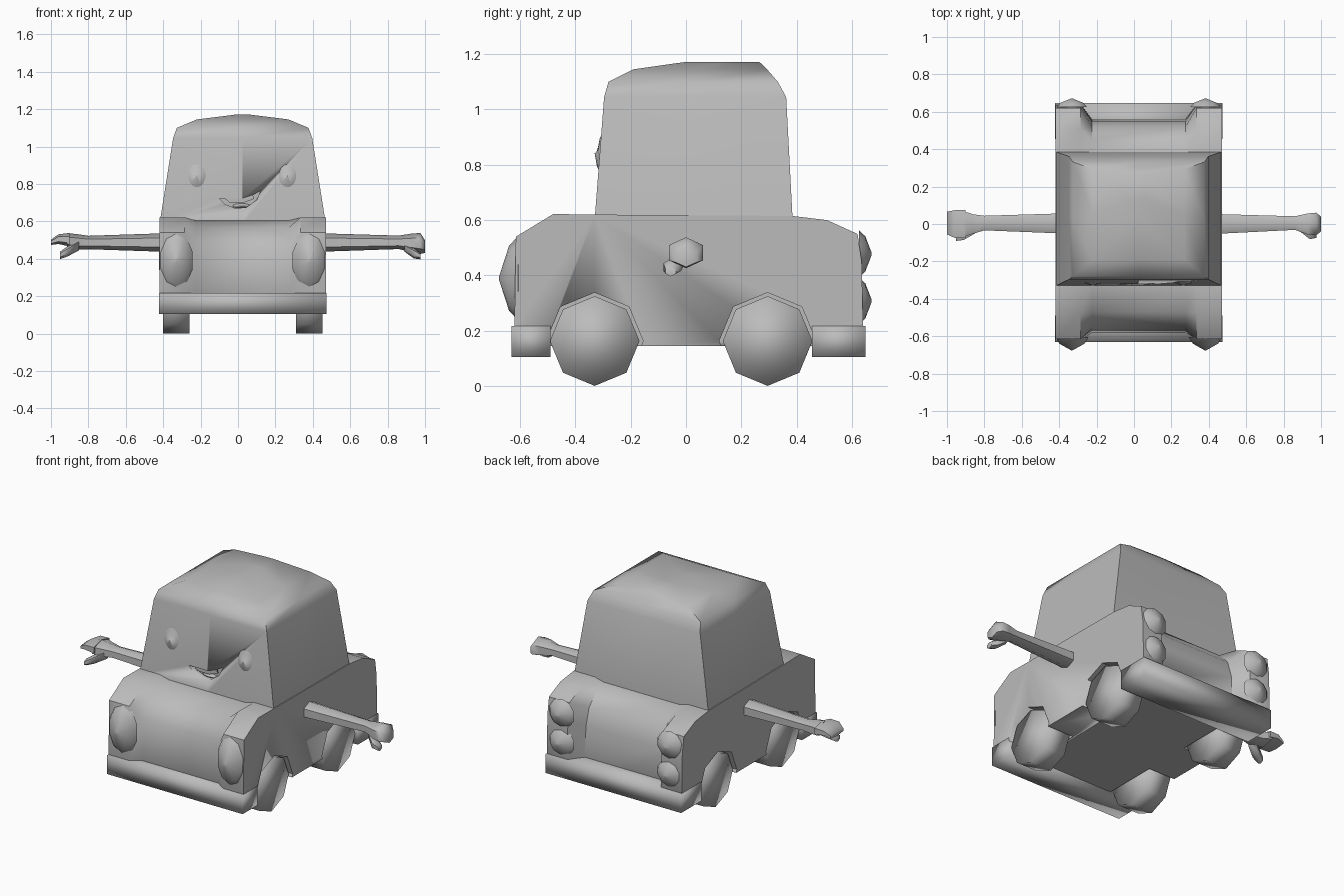
import bpy, math
from mathutils import Vector

if "Cube" in bpy.data.objects:
    bpy.data.objects.remove(bpy.data.objects["Cube"])

CX = 0.025     # centre line of the car body
HALF = 0.445   # half width of the car body

grey = bpy.data.materials.new("plain grey")
grey.use_nodes = True
grey.diffuse_color = (0.5, 0.5, 0.5, 1)
grey.node_tree.nodes["Principled BSDF"].inputs["Base Color"].default_value = (0.5, 0.5, 0.5, 1)


def loft(name, rings, angle=40):
    """Skin a list of equal-length point rings and cap both ends."""
    n = len(rings[0])
    verts = [p for ring in rings for p in ring]
    faces = [(r * n + i, r * n + (i + 1) % n, (r + 1) * n + (i + 1) % n, (r + 1) * n + i)
             for r in range(len(rings) - 1) for i in range(n)]
    faces += [tuple(range(n))[::-1], tuple(range(len(verts) - n, len(verts)))]
    mesh = bpy.data.meshes.new(name)
    mesh.from_pydata(verts, [], faces)
    mesh.materials.append(grey)
    obj = bpy.data.objects.new(name, mesh)
    bpy.context.collection.objects.link(obj)
    bpy.ops.object.select_all(action='DESELECT')
    obj.select_set(True)
    bpy.context.view_layer.objects.active = obj
    bpy.ops.object.mode_set(mode='EDIT')
    bpy.ops.mesh.select_all(action='SELECT')
    bpy.ops.mesh.normals_make_consistent(inside=False)
    bpy.ops.object.mode_set(mode='OBJECT')
    bpy.ops.object.shade_smooth_by_angle(angle=math.radians(angle))
    return obj


def cut(target, cutter):
    cutter.hide_render = True
    cutter.hide_set(True)
    cutter.display_type = 'WIRE'
    mod = target.modifiers.new("cut", 'BOOLEAN')
    mod.operation = 'DIFFERENCE'
    mod.solver = 'EXACT'
    mod.object = cutter


def ellipse(n, a, b, turn=0.0):
    return [(a * math.cos(turn + math.tau * i / n), b * math.sin(turn + math.tau * i / n))
            for i in range(n)]


def octagon_prism(name, x0, x1, y, z, radius, angle):
    ring = ellipse(8, radius, radius, math.pi / 2)
    return loft(name, [[(x, y + a, z + b) for a, b in ring] for x in (x0, x1)], angle)


def dome(name, x, y, z, a, b, depth, n=10, tilt=0.0, steps=(1, 0.75, 0.05), rise=(0, 0.5, 1)):
    """Elliptical bulge whose base lies in the xz plane and grows along y."""
    rings = [[(x + u * s, y + depth * r + tilt * v, z + v * s) for u, v in ellipse(n, a, b, math.pi / 2)]
             for s, r in zip(steps, rise)]
    return loft(name, rings, 60)


def tube(name, path, sides=6, angle=60):
    """Limb along x; every path entry is x, y, z, y radius, z radius."""
    ring = ellipse(sides, 1, 1, math.pi / 6)
    return loft(name, [[(x, y + u * ry, z + v * rz) for u, v in ring]
                       for x, y, z, ry, rz in path], angle)


# Lower body: fender outline at the sides, sunken hood and trunk between
fender = [(-0.60, 0.145), (-0.62, 0.22), (-0.615, 0.54), (-0.48, 0.622), (-0.33, 0.62),
          (0.385, 0.615), (0.51, 0.60), (0.62, 0.55), (0.635, 0.45), (0.64, 0.22), (0.6, 0.145)]
hood = [(-0.54, 0.145), (-0.58, 0.22), (-0.56, 0.46), (-0.47, 0.57), (-0.33, 0.605),
        (0.385, 0.60), (0.45, 0.575), (0.52, 0.50), (0.55, 0.40), (0.56, 0.22), (0.54, 0.145)]
stations = [(-HALF, fender), (-0.31, fender), (-0.25, hood), (0.25, hood), (0.31, fender), (HALF, fender)]
body = loft("car_body", [[(CX + u, y, z) for y, z in prof] for u, prof in stations], 50)

# Wheels and their arches
for end, y in (("front", -0.33), ("rear", 0.295)):
    for side, s in (("right", -1), ("left", 1)):
        octagon_prism(f"{end}_{side}_wheel", CX + s * 0.285, CX + s * 0.427, y, 0.163, 0.162, 100)
        arch = octagon_prism(f"{end}_{side}_arch_cutter", CX + s * 0.27, CX + s * 0.5, y, 0.163, 0.175, 30)
        cut(body, arch)

# Bumpers
for name, y0, y1 in (("front_bumper", -0.63, -0.49), ("rear_bumper", 0.455, 0.648)):
    section = [(y0, 0.105), (y1, 0.105), (y1, 0.218), (y0, 0.218)]
    loft(name, [[(CX + s * 0.447, y, z) for y, z in section] for s in (-1, 1)], 100)

# Cabin with rounded roof: height, half width, front y, back y
levels = [(0.59, 0.444, -0.331, 0.386), (1.045, 0.372, -0.296, 0.362), (1.10, 0.352, -0.28, 0.332),
          (1.145, 0.245, -0.19, 0.293), (1.172, 0.03, 0.0, 0.265)]
cabin_rings = []
for z, w, f, b in levels:
    m = (f + b) / 2
    cabin_rings.append([(CX + u * w, y, z) for u, y in
                        ((-1, f), (0, f), (1, f), (1, m), (1, b), (0, b), (-1, b), (-1, m))])
cabin = loft("cabin", cabin_rings, 50)

# Eyes follow the slope of the face
for side, x in (("right", -0.22), ("left", 0.265)):
    dome(f"{side}_eye", x, -0.309, 0.845, 0.05, 0.067, -0.016, 14, 0.077)

# Crooked smile: a shallow hollow with teeth and tongue
smile = [(-0.10, 0.722), (0.02, 0.722), (0.08, 0.742), (0.122, 0.765), (0.10, 0.715),
         (0.045, 0.675), (-0.015, 0.67), (-0.07, 0.692)]
cut(cabin, loft("mouth_cutter", [[(x, y, z) for x, z in smile] for y in (-0.36, -0.29)]))
teeth = [(-0.07, 0.722), (0.02, 0.722), (0.08, 0.742), (0.085, 0.72), (0.03, 0.70), (-0.045, 0.70)]
loft("teeth", [[(x, y, z) for x, z in teeth] for y in (-0.314, -0.306)])
dome("tongue", 0.02, -0.29, 0.683, 0.05, 0.013, -0.022)

# Headlights and paired tail lights
for side, s in (("right", -1), ("left", 1)):
    x = CX + s * 0.357
    dome(f"{side}_headlight", x, -0.605, 0.39, 0.094, 0.155, -0.07, 10)
    for level, z in (("upper", 0.478), ("lower", 0.308)):
        dome(f"{side}_{level}_tail_light", x, 0.625, z, 0.085, 0.085, 0.046, 10)

# Left arm with closed fist and thumb
tube("left_arm", [(0.42, 0, 0.487, 0.062, 0.05), (0.86, 0.005, 0.488, 0.042, 0.036),
                  (0.93, 0, 0.485, 0.065, 0.05), (0.975, 0, 0.482, 0.07, 0.056),
                  (1.0, 0, 0.465, 0.045, 0.034)])
tube("left_thumb", [(0.89, -0.02, 0.46, 0.025, 0.022), (0.94, -0.05, 0.43, 0.036, 0.028),
                    (0.975, -0.055, 0.415, 0.022, 0.018)])

# Right arm with open hand, curled fingers and thumb
tube("right_arm", [(-0.38, 0.003, 0.487, 0.062, 0.05), (-0.80, 0.005, 0.487, 0.045, 0.036),
                   (-0.86, 0, 0.49, 0.06, 0.042), (-0.915, 0, 0.497, 0.08, 0.04)])
tube("right_fingers", [(-0.90, 0, 0.502, 0.085, 0.036), (-0.96, 0, 0.505, 0.085, 0.026),
                       (-1.0, 0.005, 0.488, 0.07, 0.014)])
tube("right_thumb", [(-0.85, -0.02, 0.475, 0.035, 0.03), (-0.91, -0.055, 0.44, 0.035, 0.027),
                     (-0.952, -0.07, 0.418, 0.024, 0.02)])
